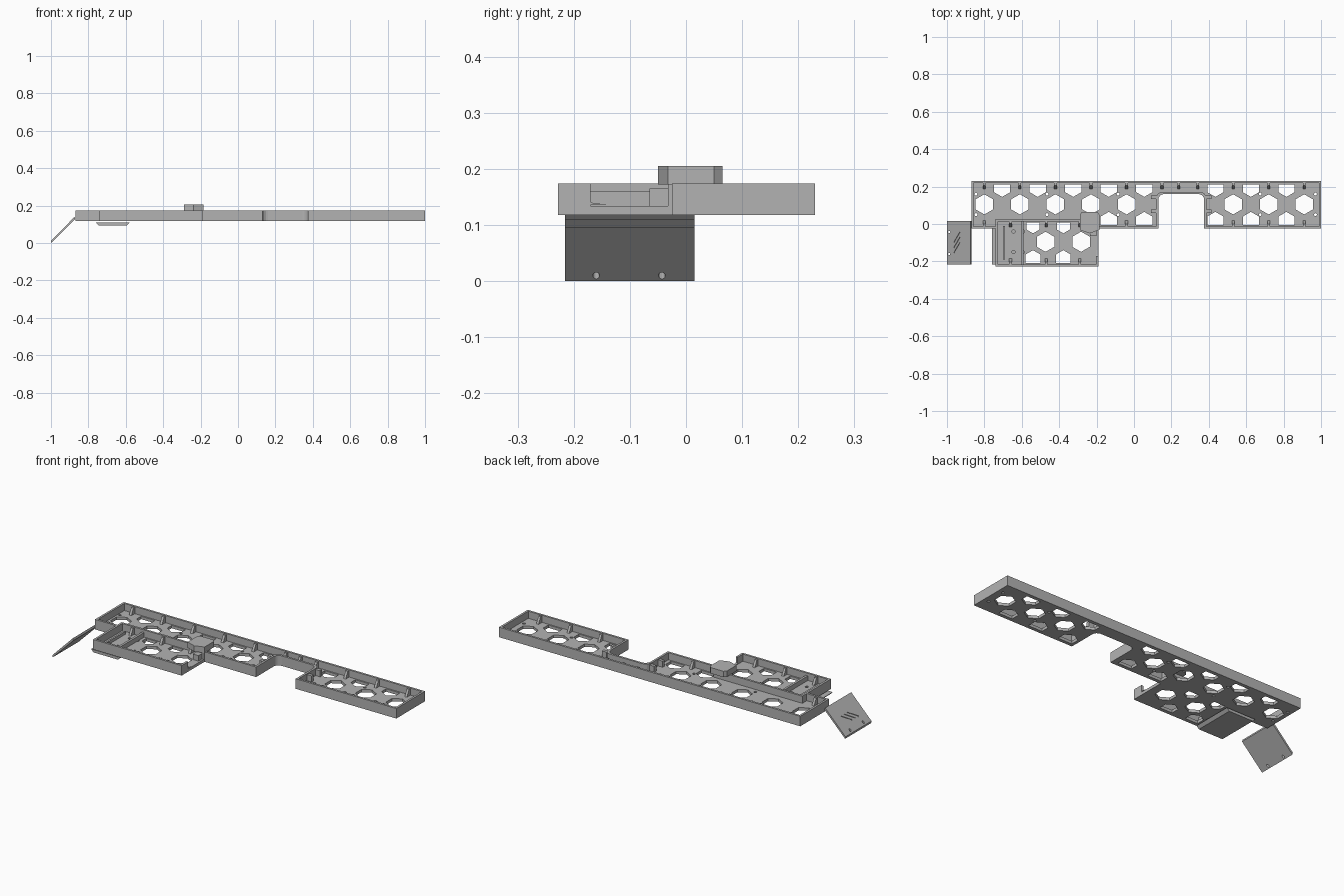
import bpy, bmesh, math
from mathutils import Matrix, Vector

if "Cube" in bpy.data.objects:
    bpy.data.objects.remove(bpy.data.objects["Cube"])

grey = bpy.data.materials.new("plain_grey")
grey.use_nodes = True
grey.diffuse_color = (0.45, 0.45, 0.45, 1)
grey.node_tree.nodes["Principled BSDF"].inputs["Base Color"].default_value = grey.diffuse_color

BOTTOM, FLOOR, TOP = 0.118, 0.134, 0.174
WALL = 0.012
PITCH = 0.19


def add_prism(bm, pts, low, high, matrix=None):
    """Extrude a flat outline between two heights."""
    verts = [bm.verts.new((x, y, low)) for x, y in pts]
    face = bm.faces.new(verts)
    ext = bmesh.ops.extrude_face_region(bm, geom=[face])["geom"]
    new = [v for v in ext if isinstance(v, bmesh.types.BMVert)]
    bmesh.ops.translate(bm, verts=new, vec=(0, 0, high - low))
    if matrix:
        bmesh.ops.transform(bm, matrix=matrix, verts=verts + new)


def finish(bm, name):
    bmesh.ops.recalc_face_normals(bm, faces=bm.faces)
    mesh = bpy.data.meshes.new(name)
    bm.to_mesh(mesh)
    bm.free()
    mesh.materials.append(grey)
    obj = bpy.data.objects.new(name, mesh)
    bpy.context.scene.collection.objects.link(obj)
    return obj


def make(name, prisms):
    bm = bmesh.new()
    for p in prisms:
        add_prism(bm, *p)
    return finish(bm, name)


def cut(obj, cutter):
    mod = obj.modifiers.new(cutter.name, 'BOOLEAN')
    mod.operation = 'DIFFERENCE'
    mod.solver = 'EXACT'
    mod.object = cutter
    cutter.hide_render = True
    cutter.hide_viewport = True


def rect(x0, x1, y0, y1):
    return [(x0, y0), (x1, y0), (x1, y1), (x0, y1)]


def ngon(x, y, r, n, low=-9, high=9):
    """Regular polygon, flattened where it would run into a wall."""
    pts = []
    for i in range(n):
        a = math.pi / 2 + i * math.tau / n
        pts.append((x + r * math.cos(a), min(high, max(low, y + r * math.sin(a)))))
    return pts


def arc(cx, cy, r, start, end):
    return [(cx + r * math.cos(math.radians(start + (end - start) * i / 4)),
             cy + r * math.sin(math.radians(start + (end - start) * i / 4))) for i in range(5)]


def recess(x0, x1, y, r, base):
    """Outline of the rounded notch, left to right."""
    return ([(x0, base)] + arc(x0 + r, y - r, r, 180, 90)
            + arc(x1 - r, y - r, r, 90, 0) + [(x1, base)])


# Long tray and its side bay, hollowed from one outline
outline = ([(-0.87, -0.025), (-0.74, -0.025), (-0.74, -0.228), (-0.19, -0.228), (-0.19, -0.025)]
           + recess(0.13, 0.375, 0.16, 0.03, -0.025)
           + [(1, -0.025), (1, 0.23), (-0.87, 0.23)])
tray = make("tray", [(outline, BOTTOM, TOP)])

long_pocket = ([(-0.858, -0.013), (-0.74, -0.013), (-0.74, 0.026), (-0.19, 0.026), (-0.19, -0.013)]
               + recess(0.118, 0.387, 0.172, 0.035, -0.013)
               + [(0.988, -0.013), (0.988, 0.218), (-0.858, 0.218)])
cut(tray, make("long_pocket_cutter", [(long_pocket, FLOOR, 0.3)]))
bay_pocket = rect(-0.728, -0.18, -0.216, -0.025) + []
bay_pocket = [(-0.728, -0.216), (-0.202, -0.216), (-0.202, -0.17), (-0.18, -0.17),
              (-0.18, -0.032), (-0.202, -0.032), (-0.202, 0.014), (-0.728, 0.014)]
cut(tray, make("bay_pocket_cutter", [(bay_pocket, FLOOR, 0.3)]))

# Hexagonal openings and screw holes through the floor
holes = []
for k in range(10):
    x = -0.8 + PITCH * k
    if not 0.1 < x < 0.4:
        holes.append(ngon(x, 0.105, 0.054, 6))
    x += PITCH / 2
    if k < 9 and not 0.1 < x < 0.4:
        holes.append(ngon(x, 0.195, 0.05, 6, high=0.21))
        if x > -0.15:
            holes.append(ngon(x, 0.015, 0.05, 6, low=-0.006))
for x in (-0.473, -0.283):
    holes.append(ngon(x, -0.095, 0.054, 6))
for x in (-0.378, -0.54):
    holes.append(ngon(x, -0.185, 0.045, 6, low=-0.208))
    holes.append(ngon(x, -0.01, 0.04, 6, high=0.008))
for x in (-0.845, -0.465, -0.085, 0.675, 0.97):
    for y in (0.05, 0.16):
        holes.append(ngon(x, y, 0.008, 10))
for x in (-0.645, -0.595):
    for y in (-0.04, -0.15):
        holes.append(ngon(x, y, 0.009, 10))
cut(tray, make("hole_cutter", [(h, 0.115, 0.15) for h in holes]))

# Wedge ribs that brace the walls
bm = bmesh.new()


def rib(x, y, side):
    """Triangular rib; side points from the wall into the tray."""
    basis = Matrix(((0, 0, 1, x), (side, 0, 0, y), (0, 1, 0, FLOOR), (0, 0, 0, 1)))
    add_prism(bm, [(-0.003, -0.003), (0.032, -0.003), (0.012, 0.036), (-0.003, 0.036)],
              -0.007, 0.007, basis)


for k in range(10):
    x = -0.8 + PITCH * k
    rib(x, 0.218, -1)
    if (x < -0.75 or x > -0.15) and not 0.1 < x < 0.4:
        rib(x, -0.013, 1)
rib(0.24, 0.218, -1)
for x in (-0.47, -0.29, -0.66):
    rib(x, -0.216, 1)
    rib(x, 0.014, -1)
finish(bm, "wall_ribs")

# Bay end gusset, cross wall and catch blocks
side_on = Matrix(((0, 0, 1, 0), (1, 0, 0, 0), (0, 1, 0, 0), (0, 0, 0, 1)))
make("end_gusset", [([(-0.217, FLOOR), (-0.14, FLOOR + 0.003), (-0.165, 0.139),
                      (-0.185, 0.15), (-0.217, TOP)], -0.202, -0.19, side_on)])
make("cross_wall", [(rect(-0.605, -0.592, -0.216, 0.014), FLOOR - 0.002, 0.16),
                    (rect(-0.7, -0.69, -0.19, -0.01), FLOOR - 0.002, 0.15)])
make("catch_blocks", [(rect(-0.235, -0.2, -0.065, -0.02), FLOOR - 0.002, 0.165)]
     + [(rect(x0, x1, y, y + 0.018), FLOOR - 0.002, 0.168)
        for x0, x1 in ((0.09, 0.12), (0.385, 0.415)) for y in (0.06, 0.135)])

# Raised cap that bridges the shared wall
make("bridge_cap", [([(-0.29, -0.032), (-0.237, -0.05), (-0.185, -0.032), (-0.185, 0.05),
                      (-0.197, 0.065), (-0.278, 0.065), (-0.29, 0.05)], TOP - 0.002, 0.205)])

# Loose cover plate under the bay, with bevelled ends
front_on = Matrix(((1, 0, 0, 0), (0, 0, 1, 0), (0, 1, 0, 0), (0, 0, 0, 1)))
cover = make("under_cover", [([(-0.76, 0.11), (-0.745, 0.095), (-0.595, 0.095), (-0.58, 0.11)],
                              -0.216, 0.015, front_on)])

# Sloping flap with two holes and three diagonal grooves
flap = make("flap", [([(-1, 0.012), (-0.998, 0), (-0.87, 0.128), (-0.874, 0.14)],
                      -0.216, 0.015, front_on)])
flap_holes = make("flap_hole_cutter", [(ngon(-0.988, y, 0.006, 12), -0.1, 0.2) for y in (-0.16, -0.043)])
cut(flap, flap_holes)
slope = Matrix.Translation(Vector((-0.945, -0.1, 0.067))) @ Matrix.Rotation(-math.pi / 4, 4, 'Y')
grooves = []
for i in (-1, 0, 1):
    d = 0.028 * i
    grooves.append(([(-0.025, d - 0.024), (-0.02, d - 0.03), (0.025, d + 0.024), (0.02, d + 0.03)],
                    -0.003, 0.02, slope))
cut(flap, make("groove_cutter", grooves))
